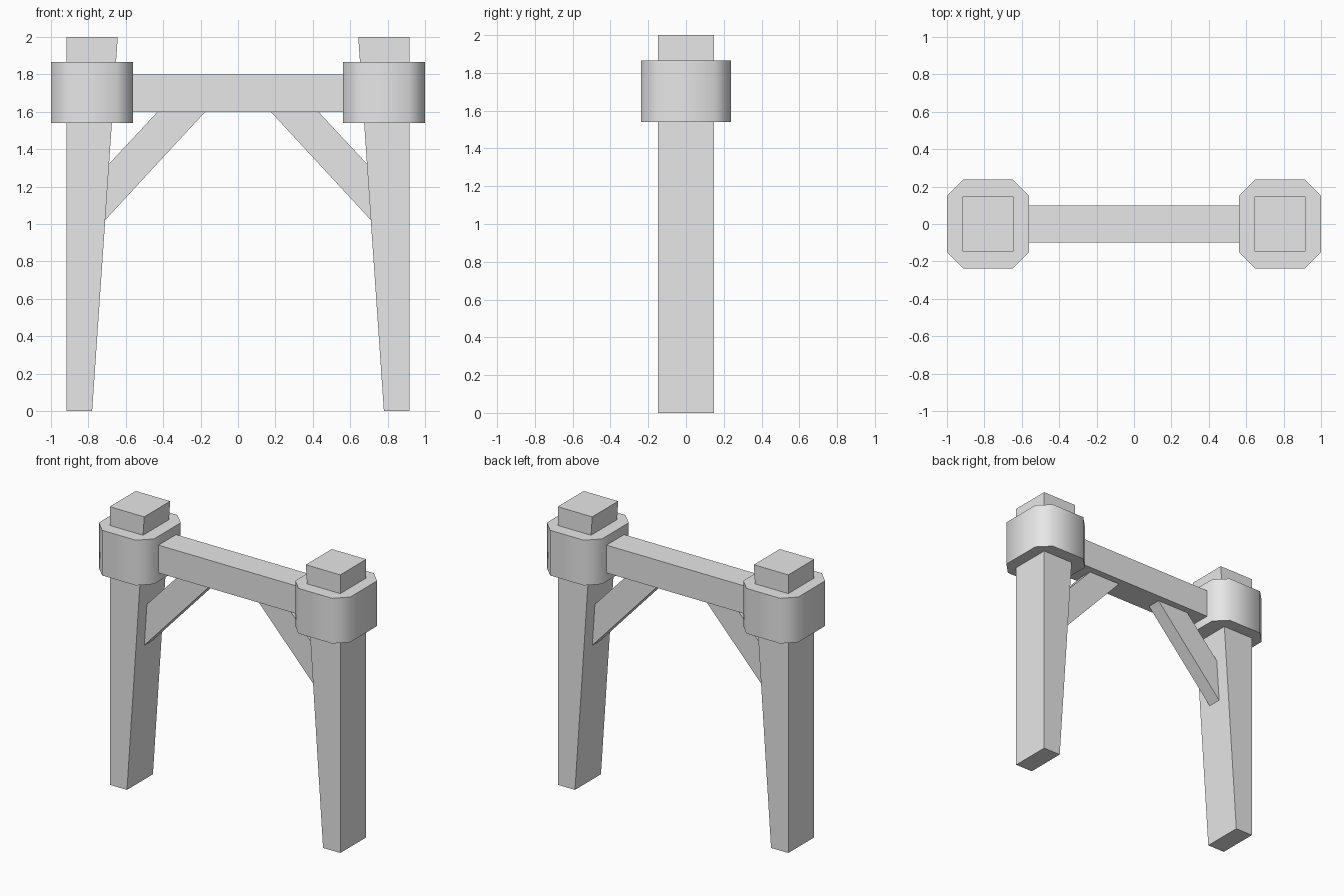
import bpy
import bmesh
import math
from mathutils import Vector

cube = bpy.data.objects.get("Cube")
if cube:
    bpy.data.objects.remove(cube, do_unlink=True)

grey = bpy.data.materials.new("plain_grey")
grey.use_nodes = True
grey.diffuse_color = (0.8, 0.8, 0.8, 1)
grey.node_tree.nodes["Principled BSDF"].inputs["Base Color"].default_value = (0.8, 0.8, 0.8, 1)


def prism(name, points, extrusion):
    """Extrude a closed outline of 3D points into a solid."""
    bm = bmesh.new()
    face = bm.faces.new([bm.verts.new(p) for p in points])
    result = bmesh.ops.extrude_face_region(bm, geom=[face], use_keep_orig=True)
    top = [v for v in result["geom"] if isinstance(v, bmesh.types.BMVert)]
    bmesh.ops.translate(bm, vec=Vector(extrusion), verts=top)
    bmesh.ops.recalc_face_normals(bm, faces=bm.faces)
    mesh = bpy.data.meshes.new(name)
    bm.to_mesh(mesh)
    bm.free()
    mesh.materials.append(grey)
    obj = bpy.data.objects.new(name, mesh)
    bpy.context.collection.objects.link(obj)
    return obj


def front_profile(name, outline, depth, side=1):
    """Solid with an x-z outline, centred on y = 0."""
    points = [(side * x, -depth / 2, z) for x, z in outline]
    return prism(name, points, (0, depth, 0))


def smooth_sides(obj):
    bpy.ops.object.select_all(action="DESELECT")
    obj.select_set(True)
    bpy.context.view_layer.objects.active = obj
    bpy.ops.object.shade_smooth_by_angle(angle=math.radians(60))


# Outlines for the side at +x
POST = [(0.78, 0), (0.917, 0), (0.917, 2), (0.643, 2)]
BRACE = [(0.711, 1.02), (0.691, 1.32), (0.43, 1.6), (0.175, 1.6)]
COLLAR_X, HALF_X, HALF_Y, CORNER = 0.781, 0.219, 0.237, 0.085

for side, label in ((1, "left"), (-1, "right")):
    # Tapered post and diagonal brace
    front_profile(label + "_post", POST, 0.295, side)
    front_profile(label + "_brace", BRACE, 0.1, side)

    # Collar with cut corners, smooth around its sides
    ring = []
    for sx, sy in ((1, 1), (-1, 1), (-1, -1), (1, -1)):
        pair = [(sx * HALF_X, sy * (HALF_Y - CORNER)),
                (sx * (HALF_X - CORNER), sy * HALF_Y)]
        ring += pair if sx == sy else pair[::-1]
    collar = prism(label + "_collar",
                   [(side * COLLAR_X + x, y, 1.54) for x, y in ring], (0, 0, 0.325))
    smooth_sides(collar)

# Crossbeam between the collars
front_profile("crossbeam", [(-0.6, 1.6), (0.6, 1.6), (0.6, 1.8), (-0.6, 1.8)], 0.2)
